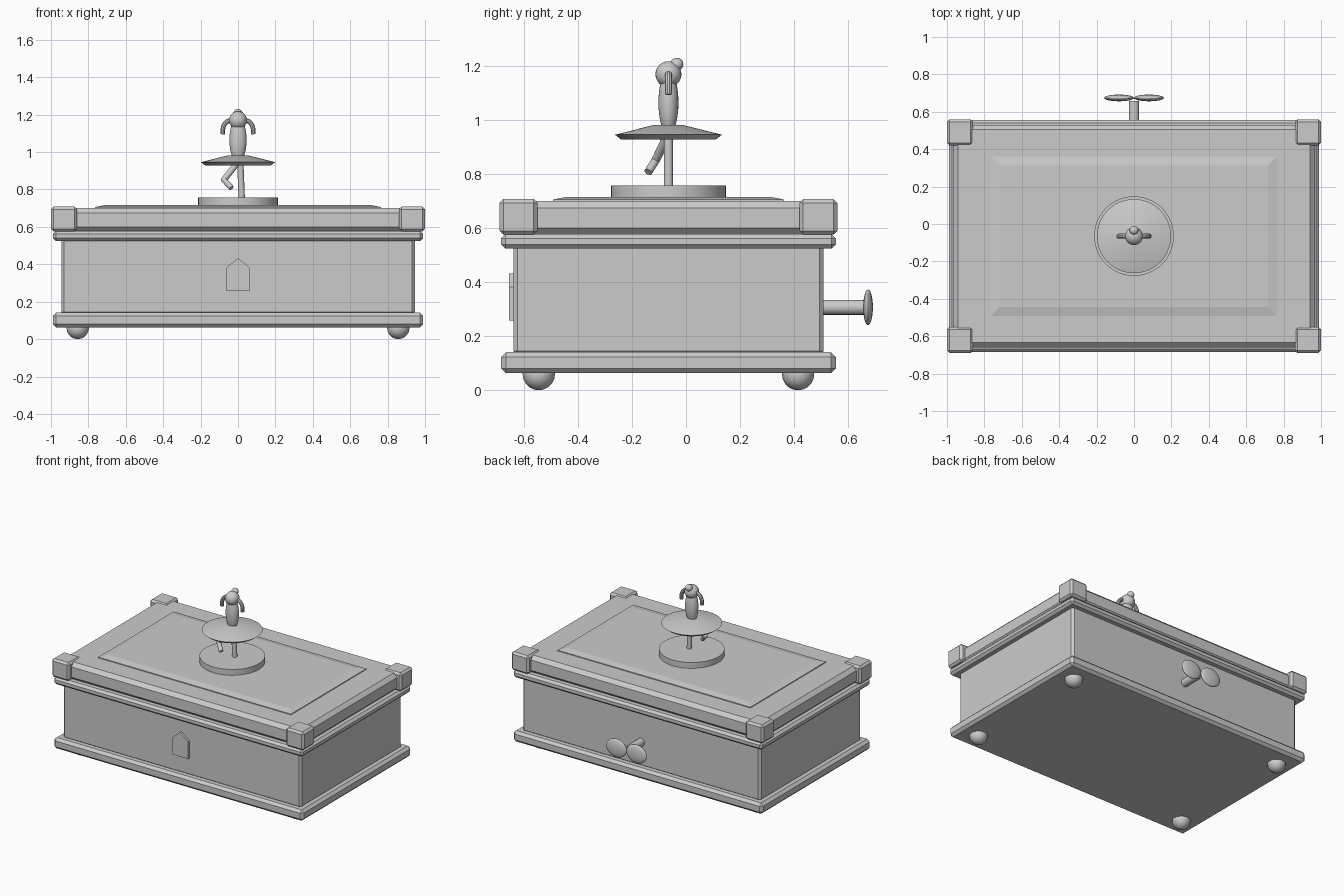
import bpy, bmesh, math
from mathutils import Vector

old = bpy.data.objects.get("Cube")
if old:
    bpy.data.objects.remove(old, do_unlink=True)

CY = -0.065  # middle of the box in y

grey = bpy.data.materials.new("plain grey")
grey.use_nodes = True
colour = (0.6, 0.6, 0.6, 1)
grey.diffuse_color = colour
grey.node_tree.nodes["Principled BSDF"].inputs["Base Color"].default_value = colour


def finish(bm, name, smooth=False):
    bmesh.ops.recalc_face_normals(bm, faces=bm.faces)
    mesh = bpy.data.meshes.new(name)
    bm.to_mesh(mesh)
    bm.free()
    obj = bpy.data.objects.new(name, mesh)
    bpy.context.collection.objects.link(obj)
    mesh.materials.append(grey)
    if smooth:
        bpy.ops.object.select_all(action="DESELECT")
        obj.select_set(True)
        bpy.context.view_layer.objects.active = obj
        bpy.ops.object.shade_smooth_by_angle(angle=math.radians(35))
    return obj


def box(name, centre, size, bevel):
    bm = bmesh.new()
    bmesh.ops.create_cube(bm, size=1)
    for v in bm.verts:
        v.co = Vector(c + a * s for c, a, s in zip(centre, v.co, size))
    bmesh.ops.bevel(bm, geom=bm.edges[:], offset=bevel, segments=1, affect="EDGES")
    return finish(bm, name)


def ball(name, centre, radii, segments=24, rings=16):
    bm = bmesh.new()
    bmesh.ops.create_uvsphere(bm, u_segments=segments, v_segments=rings, radius=1)
    for v in bm.verts:
        v.co = Vector(c + a * r for c, a, r in zip(centre, v.co, radii))
    return finish(bm, name, True)


def lathe(name, profile, sides=48):
    """Closed solid turned around the dancer's axis from (radius, z) points."""
    bm = bmesh.new()
    rings = []
    for r, z in profile:
        ring = []
        for i in range(sides):
            a = math.tau * i / sides
            ring.append(bm.verts.new((r * math.cos(a), CY + r * math.sin(a), z)))
        rings.append(ring)
    for low, high in zip(rings, rings[1:]):
        for i in range(sides):
            j = (i + 1) % sides
            bm.faces.new((low[i], low[j], high[j], high[i]))
    bm.faces.new(rings[0])
    bm.faces.new(rings[-1])
    return finish(bm, name, True)


def rod(name, start, end, radius):
    start, end = Vector(start), Vector(end)
    axis = end - start
    bm = bmesh.new()
    bmesh.ops.create_cone(bm, cap_ends=True, segments=16, radius1=radius,
                          radius2=radius, depth=axis.length)
    turn = axis.to_track_quat("Z", "Y")
    for v in bm.verts:
        v.co = turn @ v.co + (start + end) / 2
    return finish(bm, name, True)


def tube(name, points, radius):
    """Smooth tube through the points, turned into a mesh."""
    curve = bpy.data.curves.new(name, "CURVE")
    curve.dimensions = "3D"
    curve.bevel_depth = radius
    curve.bevel_resolution = 3
    curve.use_fill_caps = True
    spline = curve.splines.new("BEZIER")
    spline.bezier_points.add(len(points) - 1)
    for p, co in zip(spline.bezier_points, points):
        p.co = co
        p.handle_left_type = p.handle_right_type = "AUTO"
    obj = bpy.data.objects.new(name, curve)
    bpy.context.collection.objects.link(obj)
    bpy.ops.object.select_all(action="DESELECT")
    obj.select_set(True)
    bpy.context.view_layer.objects.active = obj
    bpy.ops.object.convert(target="MESH")
    obj = bpy.context.view_layer.objects.active
    obj.data.materials.clear()
    obj.data.materials.append(grey)
    bpy.ops.object.shade_smooth_by_angle(angle=math.radians(35))


# Box: base, body, rim and lid
box("base", (0, CY, 0.102), (1.98, 1.24, 0.078), 0.018)
box("body", (0, CY, 0.335), (1.89, 1.148, 0.41), 0.015)
box("rim", (0, CY, 0.551), (1.98, 1.24, 0.054), 0.016)
box("lid", (0, CY, 0.637), (1.935, 1.19, 0.126), 0.026)

# Corner caps and feet
for sx, side in ((-1, "right"), (1, "left")):
    for sy, end in ((-1, "front"), (1, "back")):
        box(f"{end}_{side}_corner", (sx * 0.93, CY + sy * 0.555, 0.642),
            (0.14, 0.14, 0.132), 0.014)
        ball(f"{end}_{side}_foot", (sx * 0.857, CY + sy * 0.48, 0.06),
             (0.06, 0.06, 0.06), 16, 10)

# Raised lid panel with a shallow sloping border
bm = bmesh.new()
loops = []
for hx, hy, z in ((0.765, 0.427, 0.69), (0.765, 0.427, 0.706), (0.717, 0.379, 0.716)):
    loops.append([bm.verts.new((sx * hx, CY + sy * hy, z))
                  for sx, sy in ((-1, -1), (1, -1), (1, 1), (-1, 1))])
for low, high in zip(loops, loops[1:]):
    for i in range(4):
        j = (i + 1) % 4
        bm.faces.new((low[i], low[j], high[j], high[i]))
bm.faces.new(loops[0])
bm.faces.new(loops[-1])
finish(bm, "lid_panel")

# Pointed lock plate on the front
bm = bmesh.new()
outline = ((-0.062, 0.258), (0.062, 0.258), (0.062, 0.382), (0, 0.433), (-0.062, 0.382))
face = bm.faces.new([bm.verts.new((x, -0.655, z)) for x, z in outline])
back = bmesh.ops.extrude_face_region(bm, geom=[face])
for v in back["geom"]:
    if isinstance(v, bmesh.types.BMVert):
        v.co.y = -0.635
finish(bm, "lock_plate")

# Winding key on the back
rod("key_shaft", (0, 0.48, 0.307), (0, 0.658, 0.307), 0.028)
for sx, side in ((-1, "right"), (1, "left")):
    ball(f"{side}_key_wing", (sx * 0.08, 0.674, 0.307), (0.08, 0.018, 0.066))

# Turntable and dancer
lathe("turntable", ((0.213, 0.71), (0.213, 0.758)))
lathe("skirt", ((0.175, 0.928), (0.198, 0.946), (0.055, 0.982)))
rod("standing_leg", (0.02, CY, 0.75), (0.012, CY, 0.95), 0.017)
hip, knee, toe = (-0.005, -0.07, 0.94), (-0.075, -0.112, 0.852), (-0.035, -0.14, 0.808)
rod("raised_thigh", hip, knee, 0.016)
rod("raised_shin", knee, toe, 0.015)
ball("knee", knee, (0.016, 0.016, 0.016), 12, 8)
ball("torso", (0, CY, 1.065), (0.046, 0.037, 0.12))
ball("head", (0, CY, 1.17), (0.048, 0.048, 0.048))
ball("hair_bun", (0, -0.034, 1.207), (0.024, 0.024, 0.024))
for sx, side in ((-1, "right"), (1, "left")):
    tube(f"{side}_arm", [(sx * x, CY, z) for x, z in
         ((0.03, 1.172), (0.06, 1.162), (0.078, 1.135), (0.082, 1.095))], 0.013)
